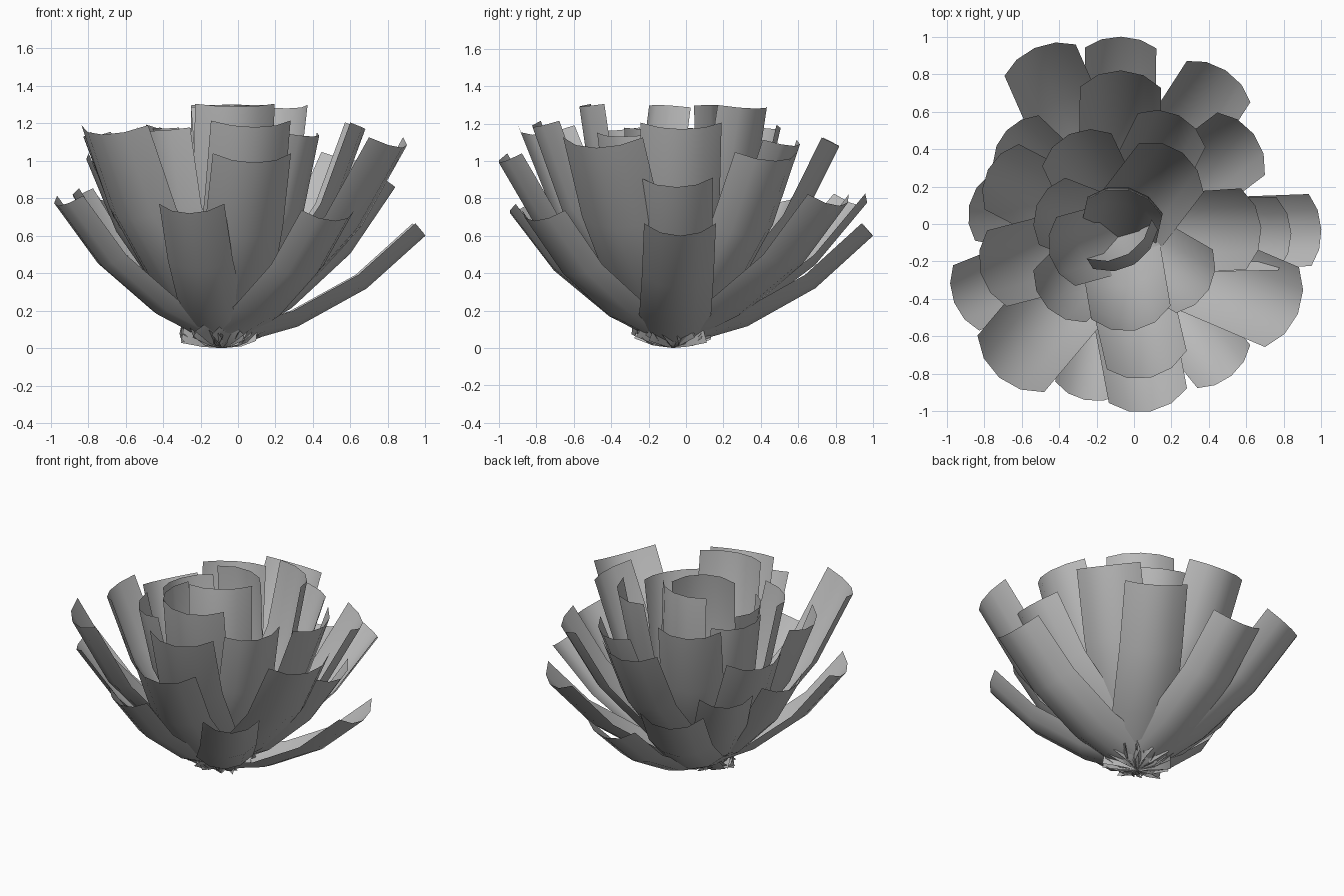
import bpy
import bmesh
from math import atan2, hypot, cos, sin, radians
from mathutils import Vector

default_cube = bpy.data.objects.get("Cube")
if default_cube:
    bpy.data.objects.remove(default_cube, do_unlink=True)

# Single plain grey for the whole flower
grey = bpy.data.materials.new("petal_grey")
grey.use_nodes = True
petal_color = (0.5, 0.5, 0.5, 1.0)
grey.diffuse_color = petal_color
grey.node_tree.nodes["Principled BSDF"].inputs["Base Color"].default_value = petal_color

BASE = Vector((-0.085, -0.07, 0.0))  # point where every petal meets
BEND = radians(13)                   # turn between neighbouring segments
ACROSS = 4                           # facets across a petal
HALF_ARC = radians(50)               # half angle of the cupped cross-section


def build_petal(name, tip):
    """Cupped strip of three straight lengths, curving up from BASE to tip."""
    reach = Vector(tip) - BASE
    heading = atan2(reach.y, reach.x)
    chord = reach.length
    rise = atan2(reach.z, hypot(reach.x, reach.y))
    out = Vector((cos(heading), sin(heading), 0))
    side = Vector((-out.y, out.x, 0))
    up = Vector((0, 0, 1))
    step = chord / (1 + 2 * cos(BEND))
    slopes = [rise - BEND, rise, rise + BEND]
    radius = 0.155 * chord / sin(HALF_ARC)

    # Spine stations, each with the slope of its cross-section
    spine = [BASE.copy()]
    for slope in slopes:
        spine.append(spine[-1] + step * (out * cos(slope) + up * sin(slope)))
    tilts = [slopes[0], rise - BEND / 2, rise + BEND / 2, slopes[-1]]

    bm = bmesh.new()
    rows = []
    for point, tilt in zip(spine, tilts):
        inward = up * cos(tilt) - out * sin(tilt)
        row = []
        for i in range(ACROSS + 1):
            a = HALF_ARC * (2 * i / ACROSS - 1)
            offset = side * sin(a) + inward * (1 - cos(a))
            row.append(bm.verts.new(point + radius * offset))
        rows.append(row)
    for low, high in zip(rows, rows[1:]):
        for i in range(ACROSS):
            face = bm.faces.new((low[i], high[i], high[i + 1], low[i + 1]))
            face.smooth = True
    mesh = bpy.data.meshes.new(name)
    bm.to_mesh(mesh)
    bm.free()
    mesh.materials.append(grey)
    petal = bpy.data.objects.new(name, mesh)
    bpy.context.collection.objects.link(petal)


# Tip of each petal's centre line, grouped by layer
layers = {
    "outer_petal": [
        (1, -.03, .6), (.84, -.05, .86), (.52, -.81, .68), (-.26, -.94, .72),
        (-.96, -.42, .76), (-.88, .1, .81), (-.68, .5, .78),
        (-.53, .94, .76), (-.07, 1, .6), (.49, .82, .76)],
    "middle_petal": [
        (.875, -.48, 1.07), (.09, -1, .99), (-.72, -.82, 1.14),
        (-.82, -.26, 1.12), (-.78, .29, 1), (-.07, .82, 1.08),
        (.64, .48, 1), (.68, -.02, 1.17), (.09, -.82, 1.18)],
    "inner_petal": [
        (0, -.57, 1.29), (-.46, -.45, 1.16), (-.52, .1, 1.15),
        (-.345, .48, 1.17), (.24, .58, 1.08), (.26, .38, 1.28),
        (.4, -.35, 1.13)],
    "heart_petal": [
        (-.03, .18, 1.3), (-.45, -.17, 1.17), (-.03, -.16, 1.3)],
}
for layer, tips in layers.items():
    for number, tip in enumerate(tips, 1):
        build_petal(f"{layer}_{number}", tip)
